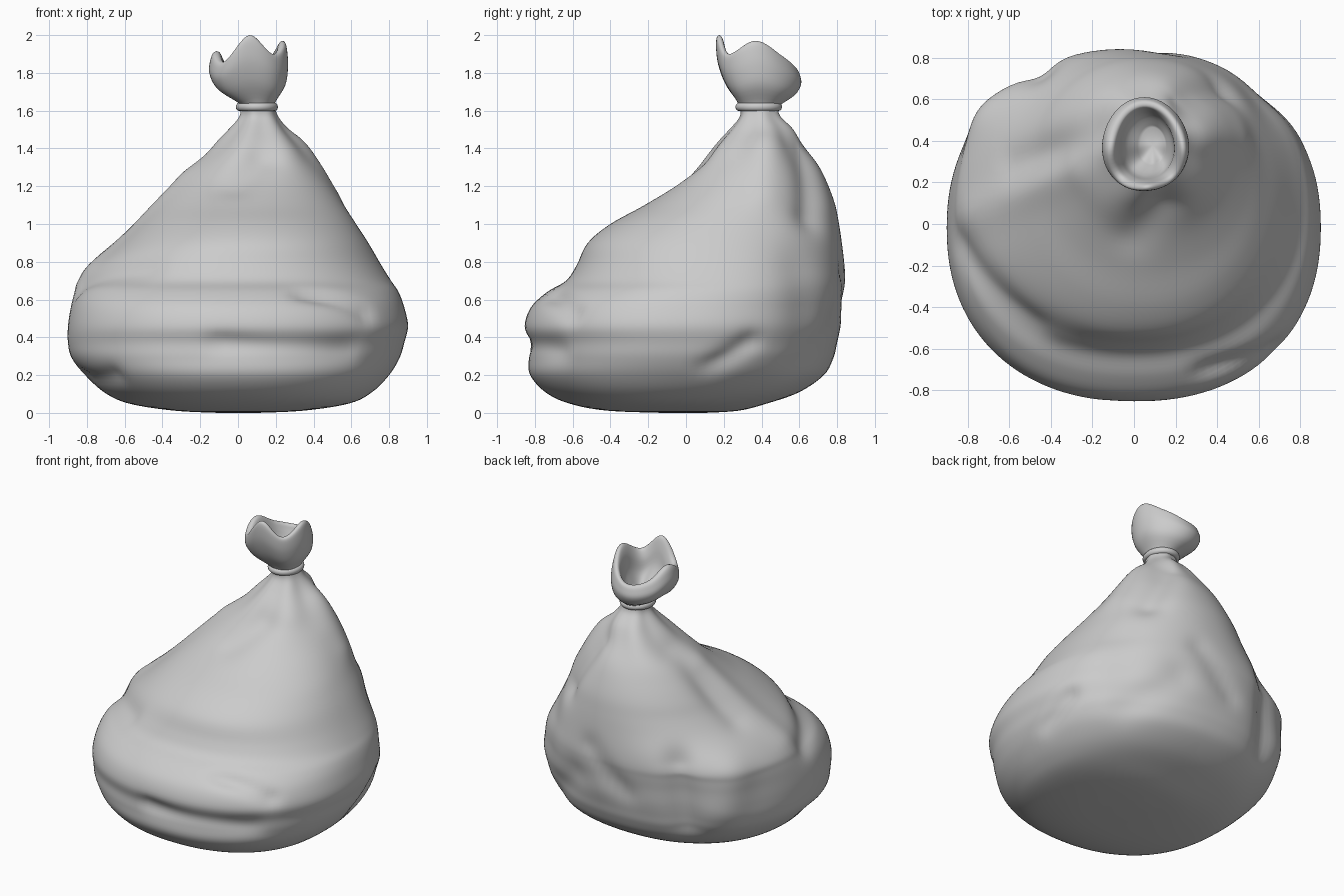
import bpy, bmesh, math
from mathutils import Vector

SEG = 128


def catmull(rows, t):
    """Smooth interpolation through a list of tuples, t in row units."""
    i = min(int(t), len(rows) - 2)
    f = t - i
    a, b, c, d = (rows[max(0, min(len(rows) - 1, i + k))] for k in (-1, 0, 1, 2))
    return [0.5 * (2 * q + (r - p) * f + (2 * p - 5 * q + 4 * r - s) * f * f
                   + (3 * q - p - 3 * r + s) * f ** 3) for p, q, r, s in zip(a, b, c, d)]


def loft(name, rings):
    """Skin closed rings of points into a smooth, capped mesh object."""
    bm = bmesh.new()
    rv = [[bm.verts.new(p) for p in ring] for ring in rings]
    n = len(rings[0])
    for a, b in zip(rv, rv[1:]):
        for i in range(n):
            j = (i + 1) % n
            bm.faces.new((a[i], a[j], b[j], b[i]))
    for ring in (rv[0], rv[-1]):
        c = bm.verts.new(sum((v.co for v in ring), Vector()) / n)
        for i in range(n):
            bm.faces.new((ring[i], ring[(i + 1) % n], c))
    bmesh.ops.recalc_face_normals(bm, faces=bm.faces)
    me = bpy.data.meshes.new(name)
    bm.to_mesh(me)
    bm.free()
    for p in me.polygons:
        p.use_smooth = True
    ob = bpy.data.objects.new(name, me)
    bpy.context.collection.objects.link(ob)
    return ob


def spow(v, e):
    return math.copysign(abs(v) ** e, v)


# Sack body: z, left x, right x, front y, back y
body = [
    (0.0, -0.10, 0.10, -0.12, 0.10), (0.012, -0.34, 0.35, -0.42, 0.28),
    (0.05, -0.58, 0.59, -0.62, 0.43), (0.11, -0.71, 0.71, -0.745, 0.60),
    (0.2, -0.81, 0.80, -0.825, 0.73), (0.29, -0.88, 0.855, -0.835, 0.78),
    (0.37, -0.90, 0.88, -0.835, 0.80), (0.46, -0.90, 0.90, -0.855, 0.82),
    (0.56, -0.885, 0.88, -0.82, 0.83), (0.64, -0.865, 0.85, -0.735, 0.84),
    (0.7, -0.84, 0.81, -0.635, 0.845), (0.78, -0.77, 0.76, -0.58, 0.84),
    (0.9, -0.63, 0.69, -0.52, 0.825), (1.0, -0.53, 0.625, -0.40, 0.81),
    (1.1, -0.445, 0.56, -0.22, 0.79), (1.2, -0.36, 0.495, -0.07, 0.755),
    (1.3, -0.27, 0.43, 0.04, 0.71), (1.4, -0.15, 0.355, 0.13, 0.65),
    (1.5, -0.045, 0.26, 0.23, 0.575), (1.57, 0.01, 0.21, 0.285, 0.50),
    (1.63, 0.015, 0.19, 0.285, 0.485)]
rings = []
STEPS = 5
for k in range((len(body) - 1) * STEPS + 1):
    z, xl, xr, yf, yb = catmull(body, k / STEPS)
    cx, cy = (xl + xr) / 2, (yf + yb) / 2
    e = 2 / (2.22 - 0.2 * max(0, min(1, (z - 0.6) / 0.8)))
    pleat = 0.05 * math.exp(-((z - 1.47) / 0.14) ** 2)
    ring = []
    for i in range(SEG):
        a = 2 * math.pi * i / SEG
        g = 1 + pleat * math.sin(6 * a + 0.6)
        ring.append((cx + (xr - xl) / 2 * g * spow(math.cos(a), e),
                     cy + (yb - yf) / 2 * g * spow(math.sin(a), e), max(z, 0)))
    rings.append(ring)
sack = loft("sack_body", rings)

# Folds: segment start, segment end, width, push along the normal
folds = [
    ((-0.1, -0.84, 0.37), (0.6, -0.68, 0.33), 0.06, -0.02),
    ((0.35, -0.72, 0.65), (0.65, -0.58, 0.52), 0.06, -0.03),
    ((-0.85, -0.1, 0.68), (-0.5, -0.5, 0.78), 0.08, -0.03),
    ((-0.78, 0.05, 0.78), (-0.3, 0.28, 1.22), 0.1, 0.02),
    ((-0.62, 0.3, 1.0), (-0.15, 0.4, 1.3), 0.1, -0.04),
    ((-0.5, 0.72, 0.3), (-0.45, 0.72, 0.75), 0.1, -0.045),
    ((-0.68, 0.55, 0.45), (-0.7, 0.52, 0.65), 0.14, 0.035),
    ((0.0, -0.02, 1.15), (0.12, 0.1, 1.33), 0.1, -0.03),
    ((0.22, 0.62, 1.4), (0.42, 0.64, 1.05), 0.1, -0.045),
    ((0.33, 0.42, 1.42), (0.5, 0.42, 1.15), 0.09, 0.015),
    ((0.86, 0.12, 0.22), (0.8, 0.33, 0.38), 0.06, -0.03),
    ((0.6, 0.62, 0.25), (0.3, 0.8, 0.5), 0.1, -0.02),
    ((0.62, 0.62, 0.5), (0.6, 0.6, 0.75), 0.15, -0.02),
    ((-0.1, 0.84, 0.5), (0.15, 0.8, 0.75), 0.08, -0.02),
    ((-0.8, -0.15, 0.19), (-0.65, -0.55, 0.2), 0.06, -0.02),
]
normals = [v.normal.copy() for v in sack.data.vertices]
for v, nrm in zip(sack.data.vertices, normals):
    push = 0
    for p, q, w, amt in folds:
        p, q = Vector(p), Vector(q)
        t = max(0, min(1, (v.co - p).dot(q - p) / (q - p).length_squared))
        push += amt * math.exp(-((v.co - p.lerp(q, t)).length / w) ** 2)
    v.co += nrm * push

# Gathered mouth above the tie: rim heights counter-clockwise from +x
rim = [(h,) for h in (1.97, 1.89, 1.82, 1.84, 1.915, 1.86, 2.0, 1.90)]
rim_loop = [rim[-1]] + rim + rim[:2]
# fraction of height, x radius, y radius, centre x, centre y
wall = [(0, 0.085, 0.10, 0.1, 0.385), (0.1, 0.098, 0.115, 0.1, 0.385),
        (0.35, 0.18, 0.185, 0.07, 0.39), (0.62, 0.208, 0.22, 0.055, 0.385),
        (0.85, 0.203, 0.222, 0.055, 0.375), (0.98, 0.188, 0.212, 0.058, 0.37),
        (0.98, 0.16, 0.188, 0.06, 0.37), (0.8, 0.135, 0.17, 0.06, 0.375),
        (0.5, 0.115, 0.145, 0.07, 0.375), (0.25, 0.06, 0.085, 0.09, 0.38)]
rings = []
for k in range((len(wall) - 1) * 4 + 1):
    f, rx, ry, cx, cy = catmull(wall, k / 4)
    ring = []
    for i in range(64):
        a = 2 * math.pi * i / 64
        top = catmull(rim_loop, 1 + i / 8)[0]
        g = 1 + 0.035 * f * math.cos(3 * a + 1.2)
        ring.append((cx + rx * g * math.cos(a), cy + ry * g * math.sin(a),
                     1.61 + max(f, 0) * (top - 1.61)))
    rings.append(ring)
loft("gathered_mouth", rings)

# Tie ring around the neck
bpy.ops.mesh.primitive_torus_add(location=(0.1, 0.385, 1.62), major_radius=0.1,
                                 minor_radius=0.02, major_segments=48, minor_segments=12)
tie = bpy.context.object
tie.name = "neck_tie"
tie.scale = (0.93, 1.03, 1.1)
bpy.ops.object.shade_smooth()
